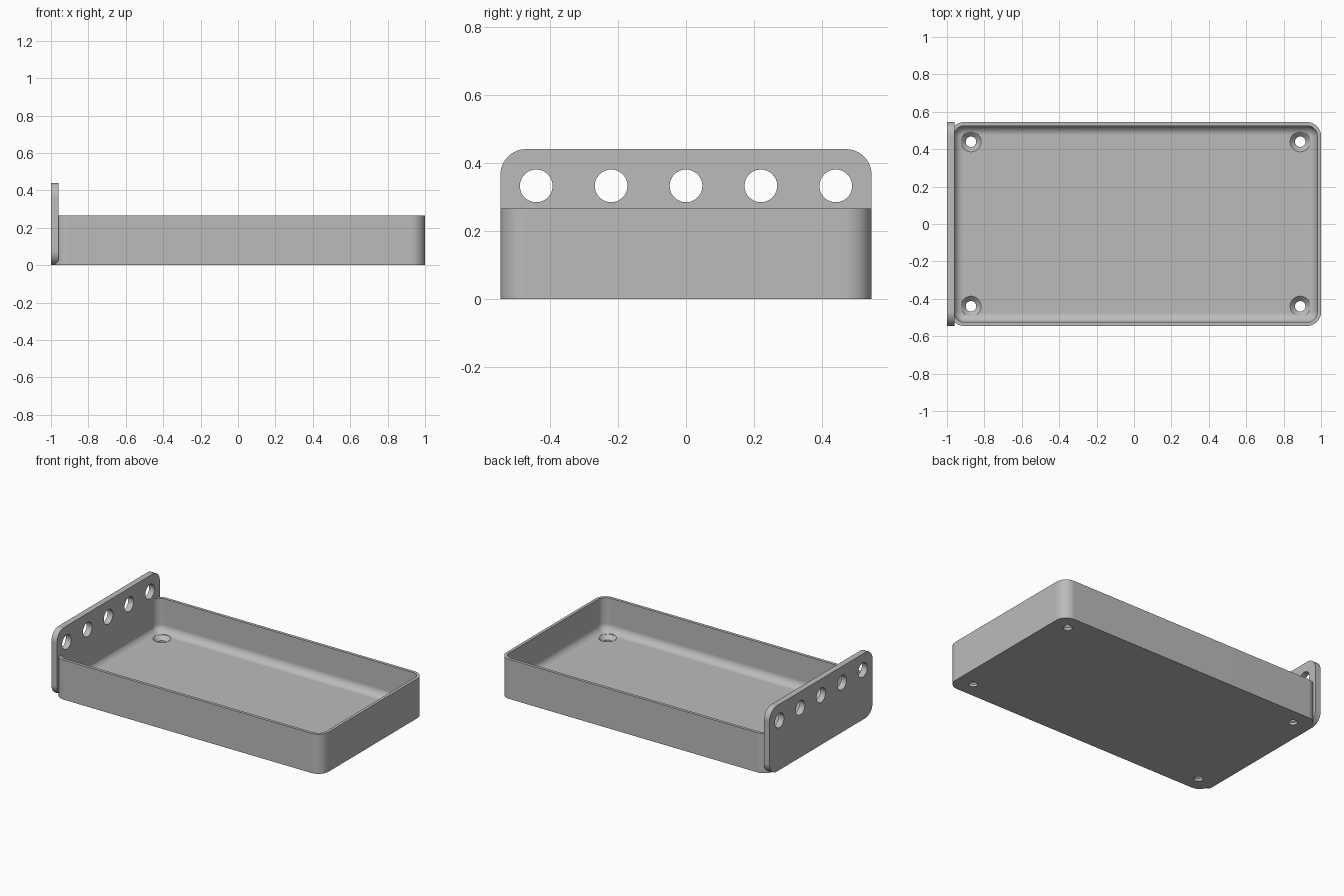
import bpy, bmesh, math
from mathutils import Matrix

cube = bpy.data.objects.get("Cube")
if cube:
    bpy.data.objects.remove(cube, do_unlink=True)

grey = bpy.data.materials.new("plain grey")
grey.use_nodes = True
grey.diffuse_color = (0.5, 0.5, 0.5, 1)
grey.node_tree.nodes["Principled BSDF"].inputs["Base Color"].default_value = (0.5, 0.5, 0.5, 1)


def rounded_rect(half_w, half_h, r, seg=12):
    """Counter-clockwise outline centred on the origin."""
    pts = []
    for q, (sx, sy) in enumerate([(1, 1), (-1, 1), (-1, -1), (1, -1)]):
        for i in range(seg + 1):
            a = (q + i / seg) * math.pi / 2
            pts.append((sx * (half_w - r) + r * math.cos(a),
                        sy * (half_h - r) + r * math.sin(a)))
    return pts


def circle(r, n=48):
    return [(r * math.cos(2 * math.pi * i / n), r * math.sin(2 * math.pi * i / n)) for i in range(n)]


def loft(name, rings, matrix):
    """Skin a stack of (outline, height) rings and cap both ends."""
    bm = bmesh.new()
    loops = [[bm.verts.new((x, y, z)) for x, y in outline] for outline, z in rings]
    for a, b in zip(loops, loops[1:]):
        for i in range(len(a)):
            j = (i + 1) % len(a)
            bm.faces.new((a[i], a[j], b[j], b[i]))
    bm.faces.new(loops[0][::-1])
    bm.faces.new(loops[-1])
    bmesh.ops.transform(bm, matrix=matrix, verts=bm.verts)
    bmesh.ops.recalc_face_normals(bm, faces=bm.faces)
    mesh = bpy.data.meshes.new(name)
    bm.to_mesh(mesh)
    bm.free()
    mesh.materials.append(grey)
    obj = bpy.data.objects.new(name, mesh)
    bpy.context.collection.objects.link(obj)
    return obj


def finish(obj, cutters):
    """Cut the holes, then smooth the rounded surfaces."""
    bpy.ops.object.select_all(action='DESELECT')
    bpy.context.view_layer.objects.active = obj
    obj.select_set(True)
    for c in cutters:
        c.hide_render = True
        mod = obj.modifiers.new("hole", 'BOOLEAN')
        mod.operation, mod.solver, mod.object = 'DIFFERENCE', 'EXACT', c
        bpy.ops.object.modifier_apply(modifier=mod.name)
        bpy.data.objects.remove(c, do_unlink=True)
    bpy.ops.object.shade_smooth_by_angle(angle=math.radians(30))
    mod = obj.modifiers.new("flat face normals", 'WEIGHTED_NORMAL')
    mod.keep_sharp = True


# Tray: outer wall, thin rim, inner wall and filleted floor
half_x, half_y, height = 0.9915, 0.545, 0.265
wall, floor, fillet, corner = 0.02, 0.042, 0.05, 0.075
mid_x = 1 - half_x


def tray_ring(inset):
    return rounded_rect(half_x - inset, half_y - inset, corner - inset)


rings = [(tray_ring(0), 0), (tray_ring(0), height), (tray_ring(wall), height)]
for i in range(11):
    a = i / 10 * math.pi / 2
    rings.append((tray_ring(wall + fillet * (1 - math.cos(a))),
                  floor + fillet * (1 - math.sin(a))))
tray = loft("tray", rings, Matrix.Translation((mid_x, 0, 0)))

# Countersunk screw holes in the floor corners
screw = [(circle(0.028), -0.05), (circle(0.028), floor - 0.026),
         (circle(0.054), floor), (circle(0.054), floor + 0.06)]
finish(tray, [loft("screw_cutter", screw, Matrix.Translation((mid_x + sx * 0.88, sy * 0.44, 0)))
              for sx in (-1, 1) for sy in (-1, 1)])

# Upright end plate with a row of round holes
plate_h = 0.44
side_on = Matrix(((0, 0, 1, 0), (1, 0, 0, 0), (0, 1, 0, 0), (0, 0, 0, 1)))
outline = rounded_rect(half_y, plate_h / 2, 0.075)
plate = loft("end_plate", [(outline, -1), (outline, -0.96)],
             Matrix.Translation((0, 0, plate_h / 2)) @ side_on)
drill = [(circle(0.048), -1.1), (circle(0.048), -0.9)]
finish(plate, [loft("hole_cutter", drill, Matrix.Translation((0, i * 0.22, 0.332)) @ side_on)
               for i in range(-2, 3)])
